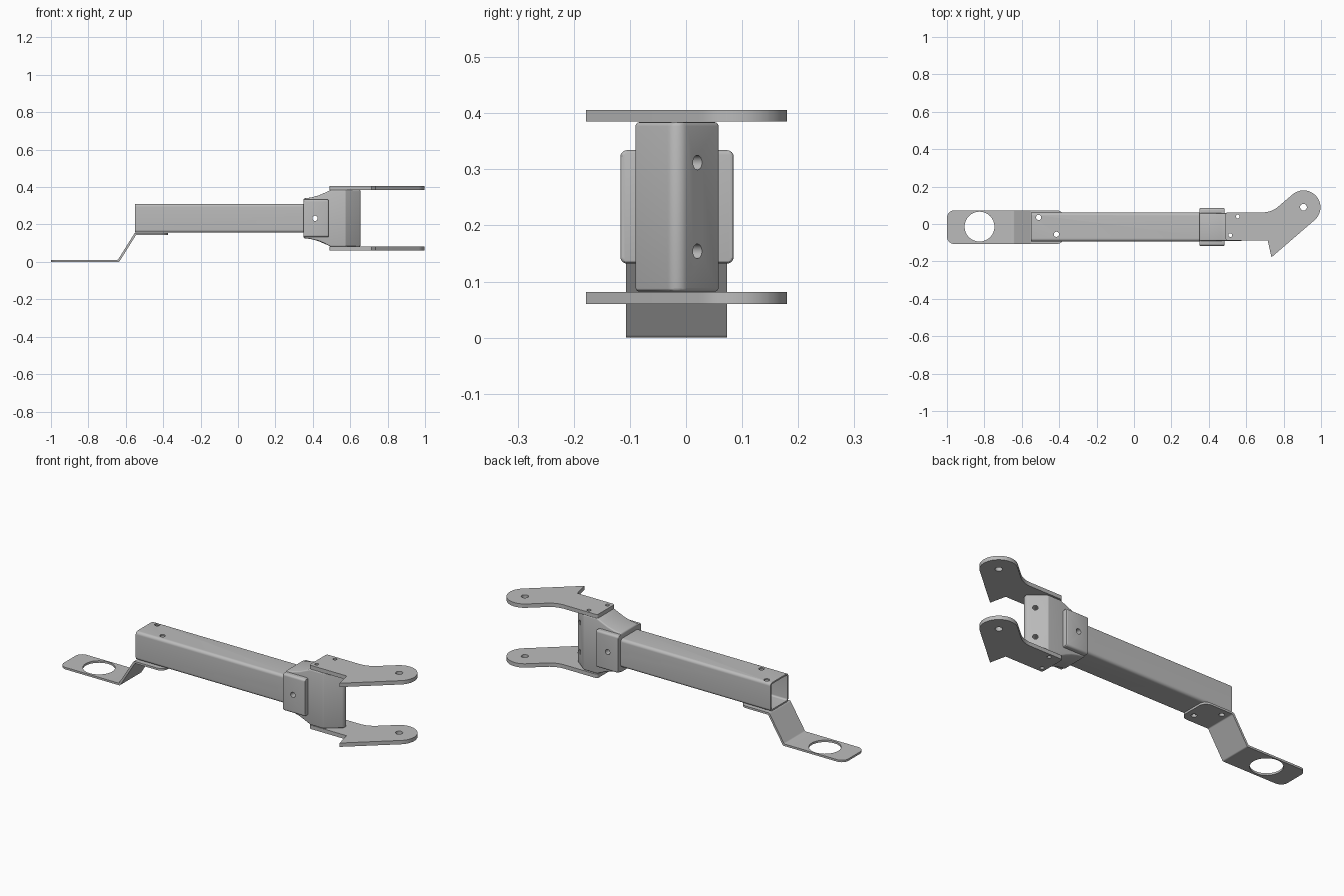
import bpy, bmesh
from math import pi, tan
from mathutils import Vector

if "Cube" in bpy.data.objects:
    bpy.data.objects.remove(bpy.data.objects["Cube"])

steel = bpy.data.materials.new("grey steel")
steel.use_nodes = True
COLOUR = (0.5, 0.5, 0.5, 1)
steel.diffuse_color = COLOUR
steel.node_tree.nodes["Principled BSDF"].inputs["Base Color"].default_value = COLOUR

YC, ZC = -0.016, 0.233   # shared centre line of the arm


def rounded(corners, steps=8):
    """Turn (a, b, radius) corners into an outline with filleted corners."""
    out = []
    for i, (a, b, r) in enumerate(corners):
        p = Vector((a, b))
        if r == 0:
            out.append(p)
            continue
        q, s = corners[i - 1], corners[(i + 1) % len(corners)]
        u = (Vector(q[:2]) - p).normalized()
        v = (Vector(s[:2]) - p).normalized()
        half = u.angle(v) / 2
        reach = r / tan(half)
        centre = p + (u + v).normalized() * (reach ** 2 + r ** 2) ** 0.5
        start = (p + u * reach - centre).normalized()
        end = (p + v * reach - centre).normalized()
        for k in range(steps + 1):
            out.append(centre + start.slerp(end, k / steps).normalized() * r)
    return out


def rect(a0, a1, b0, b1, r):
    return rounded([(a0, b0, r), (a1, b0, r), (a1, b1, r), (a0, b1, r)])


def prism(name, outline, axis, lo, hi):
    """Extrude a flat outline along an axis."""
    place = {"x": lambda a, b, h: (h, a, b),
             "y": lambda a, b, h: (a, h, b),
             "z": lambda a, b, h: (a, b, h)}[axis]
    bm = bmesh.new()
    face = bm.faces.new([bm.verts.new(place(a, b, lo)) for a, b in outline])
    top = bmesh.ops.extrude_face_region(bm, geom=[face], use_keep_orig=True)["geom"]
    moved = [v for v in top if isinstance(v, bmesh.types.BMVert)]
    bmesh.ops.translate(bm, verts=moved, vec=place(0, 0, hi - lo))
    bmesh.ops.recalc_face_normals(bm, faces=bm.faces)
    mesh = bpy.data.meshes.new(name)
    bm.to_mesh(mesh)
    bm.free()
    obj = bpy.data.objects.new(name, mesh)
    bpy.context.collection.objects.link(obj)
    mesh.materials.append(steel)
    return obj


def drill(centre, radius, direction, length):
    """Cylinder cutter through a point."""
    bpy.ops.mesh.primitive_cylinder_add(vertices=32, radius=radius, depth=length, location=centre)
    obj = bpy.context.object
    obj.rotation_euler = Vector(direction).to_track_quat("Z", "Y").to_euler()
    obj.data.materials.append(steel)
    return obj


def apply(obj, mod):
    bpy.ops.object.select_all(action="DESELECT")
    obj.select_set(True)
    bpy.context.view_layer.objects.active = obj
    bpy.ops.object.modifier_apply(modifier=mod.name)


def combine(obj, others, operation="DIFFERENCE"):
    for other in others:
        mod = obj.modifiers.new("cut", "BOOLEAN")
        mod.operation, mod.solver, mod.object = operation, "EXACT", other
        apply(obj, mod)


def soften(obj, width):
    mod = obj.modifiers.new("soft edges", "BEVEL")
    mod.width, mod.segments = width, 3
    mod.limit_method, mod.angle_limit = "ANGLE", pi / 5
    apply(obj, mod)


# Cutters for the fastener holes
UP, SIDE = (0, 0, 1), (0, 1, 0)
tube_holes = [drill((x, y, 0.25), 0.014, UP, 0.4) for x, y in [(-0.51, 0.035), (-0.415, -0.055)]]
side_hole = drill((0.412, YC, ZC), 0.014, SIDE, 0.5)
plate_holes = [drill((x, y, ZC), 0.01, UP, 0.6) for x, y in [(0.555, 0.04), (0.515, -0.06)]]
nose_holes = [drill((0.623, 0.02, ZC + s * 0.079), 0.013, (0.61, 0.79, 0), 0.12) for s in (-1, 1)]
eye_hole = drill((0.906, 0.09, ZC), 0.018, UP, 0.6)
big_hole = drill((-0.826, -0.014, 0), 0.08, UP, 0.1)
cutters = tube_holes + plate_holes + nose_holes + [side_hole, eye_hole, big_hole]

# Hollow square tube
H, WALL = 0.077, 0.008
tube = prism("square_tube", rect(YC - H, YC + H, ZC - H, ZC + H, 0.016), "x", -0.55, 0.46)
h = H - WALL
bore = prism("tube_bore", rect(YC - h, YC + h, ZC - h, ZC + h, 0.009), "x", -0.6, 0.47)
cutters.append(bore)
combine(tube, [bore, side_hole] + tube_holes)

# Bent strap with a ring hole at the low end
T = 0.011
strap = prism("bent_strap", rounded([
    (-1, 0, 0), (-0.635, 0, 0.01), (-0.545, 0.144, 0.01), (-0.374, 0.144, 0),
    (-0.374, 0.144 + T, 0), (-0.552, 0.144 + T, 0.01), (-0.642, T, 0.01), (-1, T, 0)],
    4), "y", -0.12, 0.1)
plan = prism("strap_plan", rect(-1, -0.374, -0.107, 0.073, 0.04), "z", -0.1, 0.3)
cutters.append(plan)
combine(strap, [plan], "INTERSECT")
combine(strap, [big_hole] + tube_holes)

# Flared head with a wedge-shaped nose
flare = [(0.35, 0.106), (0.39, 0.111), (0.43, 0.122), (0.465, 0.137), (0.495, 0.151), (0.7, 0.151)]
head = prism("flared_head", [(x, ZC + z) for x, z in flare] +
             [(x, ZC - z) for x, z in reversed(flare)], "y", -0.2, 0.2)
W = 0.074
nose = prism("nose_plan", rounded([
    (0.3, YC - W, 0), (0.575, YC - W, 0.012), (0.67, YC, 0.022),
    (0.575, YC + W, 0.012), (0.3, YC + W, 0)]), "z", -0.1, 0.6)
cutters.append(nose)
combine(head, [nose], "INTERSECT")
soften(head, 0.007)
combine(head, [bore, side_hole] + plate_holes + nose_holes)

# Collar with side cheeks around the tube end
collar = prism("collar", rect(YC - 0.101, YC + 0.101, ZC - 0.101, ZC + 0.101, 0.012), "x", 0.35, 0.484)
soften(collar, 0.006)
combine(collar, [bore, side_hole])

# Pair of hooked fork plates
hook = rounded([
    (0.49, -0.088, 0.012), (0.715, -0.088, 0), (0.735, -0.178, 0), (1.033, 0.079, 0.0899),
    (0.917, 0.217, 0.0899), (0.735, 0.062, 0.13), (0.49, 0.062, 0.012)], 14)
plates = [prism("lower_fork_plate", hook, "z", 0.06, 0.081),
          prism("upper_fork_plate", hook, "z", 0.385, 0.406)]
for plate in plates:
    combine(plate, [eye_hole] + plate_holes)

# Tidy up and shade
for cutter in cutters:
    bpy.data.objects.remove(cutter)
parts = [tube, strap, head, collar] + plates
bpy.ops.object.select_all(action="DESELECT")
for part in parts:
    part.select_set(True)
bpy.context.view_layer.objects.active = tube
bpy.ops.object.shade_smooth_by_angle(angle=pi / 6)
